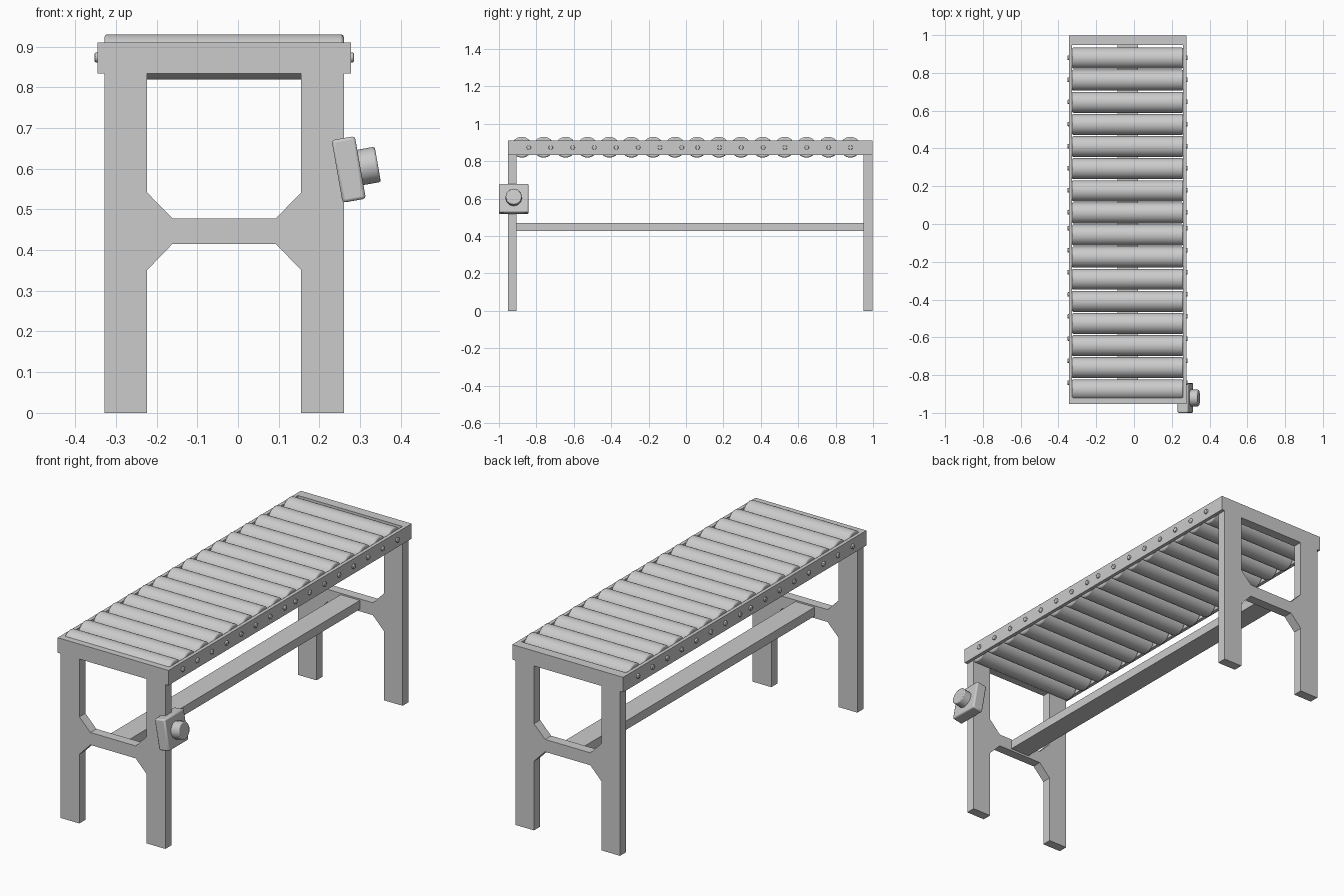
import bpy, bmesh, math
from mathutils import Matrix

if "Cube" in bpy.data.objects:
    bpy.data.objects.remove(bpy.data.objects["Cube"])

CX = -0.034  # centre line of the table


def finish(name, bm, bevel=0.0, smooth=False, segments=2):
    bmesh.ops.recalc_face_normals(bm, faces=bm.faces)
    me = bpy.data.meshes.new(name)
    bm.to_mesh(me)
    bm.free()
    ob = bpy.data.objects.new(name, me)
    bpy.context.collection.objects.link(ob)
    if bevel:
        m = ob.modifiers.new("bevel", 'BEVEL')
        m.width, m.segments, m.limit_method = bevel, segments, 'ANGLE'
        m.angle_limit = math.radians(50)
    if smooth:
        bpy.ops.object.select_all(action='DESELECT')
        ob.select_set(True)
        bpy.context.view_layer.objects.active = ob
        bpy.ops.object.shade_smooth_by_angle(angle=math.radians(35))
    return ob


def prism(name, pts, lo, hi, axis):
    """Extrude a profile along y (points are x, z) or z (points are x, y)."""
    bm = bmesh.new()
    place = (lambda a, b: (a, lo, b)) if axis == 'y' else (lambda a, b: (a, b, lo))
    f = bm.faces.new([bm.verts.new(place(a, b)) for a, b in pts])
    r = bmesh.ops.extrude_face_region(bm, geom=[f])
    vs = [v for v in r["geom"] if isinstance(v, bmesh.types.BMVert)]
    d = hi - lo
    bmesh.ops.translate(bm, verts=vs, vec=(0, d, 0) if axis == 'y' else (0, 0, d))
    return finish(name, bm)


def rod(name, centre, radius, length, sides, bevel):
    """Cylinder along x."""
    bm = bmesh.new()
    bmesh.ops.create_cone(bm, cap_ends=True, segments=sides, radius1=radius,
                          radius2=radius, depth=length,
                          matrix=Matrix.Rotation(math.pi / 2, 4, 'Y'))
    ob = finish(name, bm, bevel, True)
    ob.location = centre
    return ob


def block(name, size, centre, bevel=0.0):
    bm = bmesh.new()
    bmesh.ops.create_cube(bm, size=1, matrix=Matrix.Diagonal((*size, 1)))
    ob = finish(name, bm, bevel, bevel > 0)
    ob.location = centre
    return ob


# H-shaped leg frames with braced crossbars (right half mirrored to the left)
half = [(0.127, 0.478), (0.189, 0.541), (0.189, 0.834), (0.294, 0.834),
        (0.294, 0), (0.189, 0), (0.189, 0.351), (0.127, 0.415)]
profile = [(CX + x, z) for x, z in half] + [(CX - x, z) for x, z in reversed(half)]
prism("front_leg_frame", profile, -0.953, -0.905, 'y')
prism("back_leg_frame", profile, 0.948, 0.997, 'y')

# Long stretcher between the leg frames
block("stretcher", (0.108, 1.853, 0.045), (CX, 0.0215, 0.448))

# Top frame: side rails and end beams
for side, s in (("left", -1), ("right", 1)):
    block(side + "_rail", (0.018, 1.95, 0.076), (CX + s * 0.302, 0.022, 0.872))
block("front_end_beam", (0.586, 0.048, 0.076), (CX, -0.929, 0.872))
block("back_end_beam", (0.586, 0.049, 0.076), (CX, 0.9725, 0.872))

# Rollers, and axle bolts on both rails in two runs of eight
for i in range(16):
    rod(f"roller_{i + 1}", (CX, -0.878 + i * 0.1171, 0.8745), 0.0555, 0.588, 32, 0.007)
    y = -0.84 + i * 0.1168 if i < 8 else 0.062 + (i - 8) * 0.1168
    for side, s in (("left", -1), ("right", 1)):
        rod(f"{side}_bolt_{i + 1}", (CX + s * 0.312, y, 0.873), 0.012, 0.013, 12, 0.003)

# Tilted control box with a push button
tilt = math.radians(-10)
box = block("control_box", (0.058, 0.158, 0.156), (0.272, -0.921, 0.598), 0.007)
box.rotation_euler.y = tilt
d = 0.0475
button = rod("push_button", (0.272 + d * math.cos(tilt), -0.921, 0.598 - d * math.sin(tilt)),
             0.044, 0.05, 12, 0.005)
button.rotation_euler.y = tilt
